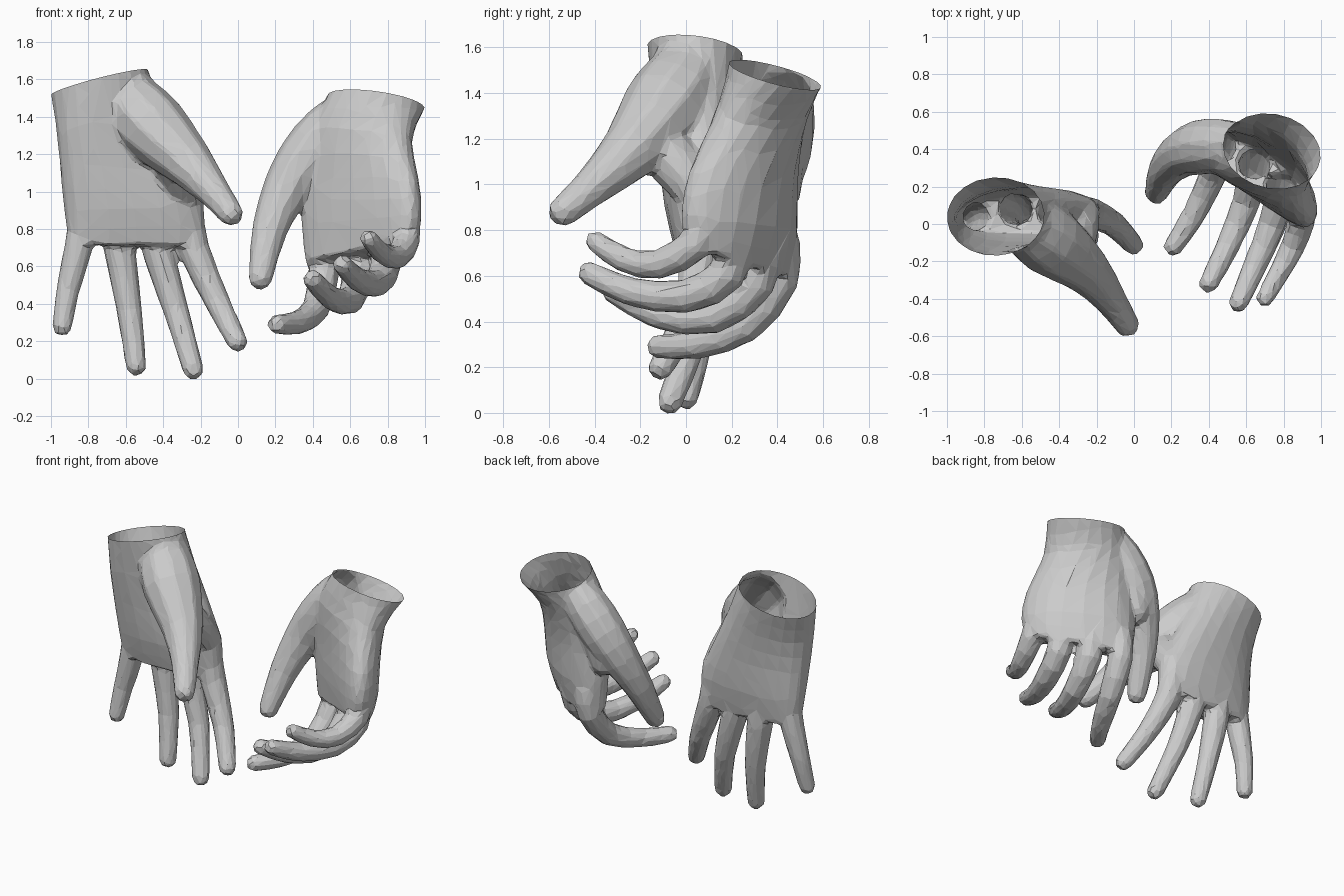
import bpy, bmesh, math
from mathutils import Vector as V

if "Cube" in bpy.data.objects:
    bpy.data.objects.remove(bpy.data.objects["Cube"])


def spline(vals, steps=2):
    # Catmull-Rom through a list of vectors
    out = []
    for i in range(len(vals) - 1):
        b, c = vals[i], vals[i + 1]
        a = vals[i - 1] if i else b * 2 - c
        d = vals[i + 2] if i + 2 < len(vals) else c * 2 - b
        for s in range(steps):
            t = s / steps
            out.append(0.5 * (2 * b + (c - a) * t + (2 * a - 5 * b + 4 * c - d) * t * t
                              + (3 * b - a - 3 * c + d) * t ** 3))
    return out + [vals[-1]]


def loft(name, rings):
    # closed solid through equal-length rings of points
    bm = bmesh.new()
    rows = [[bm.verts.new(p) for p in r] for r in rings]
    n = len(rows[0])
    for r, q in zip(rows, rows[1:]):
        for i in range(n):
            bm.faces.new((r[i], r[(i + 1) % n], q[(i + 1) % n], q[i]))
    bm.faces.new(rows[0])
    bm.faces.new(rows[-1])
    bmesh.ops.recalc_face_normals(bm, faces=bm.faces)
    me = bpy.data.meshes.new(name)
    bm.to_mesh(me)
    bm.free()
    ob = bpy.data.objects.new(name, me)
    bpy.context.collection.objects.link(ob)
    return ob


def palm(name, sections, arch, lift, n=20):
    # each section: little-finger edge, index edge, half-thickness vector
    cols = [spline([V(s[k]) for s in sections]) for k in range(3)]
    rings = []
    last = len(cols[0]) - 1
    for j, (a, b, t) in enumerate(zip(*cols)):
        m, h = (a + b) / 2, (b - a) / 2
        k = 1 - 0.2 * j / last
        ring = []
        for i in range(n):
            u = 2 * math.pi * i / n
            c, s = math.cos(u), math.sin(u)
            ring.append(m + h * math.copysign(abs(c) ** k, c)
                        + t * (math.copysign(abs(s) ** k, s) + arch * min(1, 2 * j / last) * (s * s - 0.4)))
        rings.append(ring)
    return loft(name, [[p + lift for p in rings[0]]] + rings)


def finger(name, path, radii, n=10):
    pts = spline([V(p) for p in path])
    rad = [v.x for v in spline([V((r, 0, 0)) for r in radii])]
    end = (pts[-1] - pts[-2]).normalized()
    r = rad[-1]
    pts += [pts[-1] + end * r * 0.5, pts[-1] + end * r * 0.9]
    rad += [r * 0.88, r * 0.5]
    side, rings = V((1, 0.13, 0.07)), []
    for i, p in enumerate(pts):
        d = (pts[min(i + 1, len(pts) - 1)] - pts[max(i - 1, 0)]).normalized()
        side = (side - d * side.dot(d)).normalized()
        up = d.cross(side)
        rings.append([p + rad[i] * (side * math.cos(u) + up * math.sin(u))
                      for u in [2 * math.pi * (k + 0.5) / n for k in range(n)]])
    return loft(name, rings)


def hand(name, sections, digits, arch):
    a, b, t = [V(c) for c in sections[0]]
    up = (b - a).cross(t).normalized()
    up = up if up.z > 0 else -up
    body = palm(name, sections, arch, up * 0.15)
    parts = [finger("digit", p, r) for p, r in digits]
    bpy.ops.object.select_all(action="DESELECT")
    for o in parts + [body]:
        o.select_set(True)
    bpy.context.view_layer.objects.active = body
    bpy.ops.object.join()
    # fuse into one skin, soften the joins, reduce to flat facets
    m = body.modifiers.new("fuse", "REMESH")
    m.mode, m.voxel_size = "VOXEL", 0.016
    m = body.modifiers.new("soften", "SMOOTH")
    m.factor, m.iterations = 0.5, 8
    m = body.modifiers.new("facet", "DECIMATE")
    m.ratio = 0.05
    for k in ("fuse", "soften", "facet"):
        bpy.ops.object.modifier_apply(modifier=k)
    # open wrist
    bm = bmesh.new()
    bm.from_mesh(body.data)
    bmesh.ops.bisect_plane(bm, geom=bm.verts[:] + bm.edges[:] + bm.faces[:],
                           plane_co=(a + b) / 2, plane_no=up, clear_outer=True)
    for f in bm.faces:
        f.smooth = False
    bm.to_mesh(body.data)
    bm.free()


FR = (0.085, 0.086, 0.07, 0.058)
CR = (0.08, 0.086, 0.077, 0.065, 0.055)

# relaxed open hand
hand("open_hand", [
    ((-1.0, 0.02, 1.52), (-0.48, 0.06, 1.65), (-0.02, 0.21, -0.03)),
    ((-0.97, 0.0, 1.32), (-0.40, 0.07, 1.42), (0, 0.18, -0.02)),
    ((-0.95, 0.01, 1.1), (-0.27, 0.07, 1.14), (0, 0.155, 0)),
    ((-0.93, 0.03, 0.9), (-0.18, 0.06, 0.92), (0, 0.14, 0)),
    ((-0.91, 0.04, 0.72), (-0.18, 0.06, 0.71), (0, 0.1, 0))],
    [
    ([(-0.27, 0.06, 0.87), (-0.235, 0.06, 0.69), (-0.11, 0.0, 0.41), (-0.005, -0.11, 0.2)], FR),
    ([(-0.47, 0.07, 0.87), (-0.425, 0.07, 0.67), (-0.33, 0.04, 0.36), (-0.24, -0.07, 0.05)], FR),
    ([(-0.66, 0.07, 0.87), (-0.63, 0.08, 0.67), (-0.58, 0.06, 0.36), (-0.545, 0.0, 0.07)], FR),
    ([(-0.83, 0.04, 0.87), (-0.855, 0.04, 0.69), (-0.91, 0.03, 0.47), (-0.94, 0.0, 0.28)],
     (0.075, 0.078, 0.064, 0.055)),
    # thumb and its web
    ([(-0.64, 0.04, 1.62), (-0.57, 0.0, 1.48), (-0.45, -0.09, 1.34), (-0.26, -0.24, 1.15),
      (-0.13, -0.40, 1.0), (-0.04, -0.535, 0.885)], (0.13, 0.17, 0.19, 0.135, 0.09, 0.07)),
    ([(-0.38, -0.16, 1.22), (-0.32, -0.07, 1.12), (-0.28, 0.05, 0.97)], (0.1, 0.12, 0.1))], 0.0)

# curled hand
hand("curled_hand", [
    ((1.0, 0.35, 1.45), (0.48, 0.43, 1.51), (0.02, 0.2, -0.06)),
    ((0.93, 0.21, 1.28), (0.40, 0.42, 1.33), (0.05, 0.17, -0.03)),
    ((0.97, 0.07, 1.05), (0.36, 0.44, 1.06), (0.07, 0.13, -0.02)),
    ((0.98, 0.03, 0.86), (0.36, 0.45, 0.82), (0.07, 0.12, -0.02)),
    ((0.94, 0.04, 0.72), (0.38, 0.43, 0.6), (0.06, 0.09, -0.03))],
    [
    ([(0.47, 0.42, 0.76), (0.46, 0.41, 0.58), (0.42, 0.26, 0.38), (0.32, 0.05, 0.30), (0.21, -0.12, 0.29)], CR),
    ([(0.65, 0.34, 0.76), (0.64, 0.31, 0.57), (0.60, 0.12, 0.42), (0.50, -0.12, 0.43), (0.40, -0.315, 0.53)], CR),
    ([(0.79, 0.23, 0.8), (0.79, 0.18, 0.61), (0.74, 0.0, 0.51), (0.64, -0.24, 0.53), (0.56, -0.42, 0.61)], CR),
    ([(0.90, 0.09, 0.87), (0.90, 0.04, 0.74), (0.85, -0.12, 0.65), (0.77, -0.27, 0.67), (0.70, -0.395, 0.75)],
     (0.07, 0.077, 0.067, 0.058, 0.05)),
    # thumb and its web
    ([(0.6, 0.42, 1.45), (0.48, 0.42, 1.33), (0.355, 0.41, 1.17), (0.25, 0.37, 1.0), (0.165, 0.28, 0.78),
      (0.12, 0.17, 0.54)], (0.11, 0.145, 0.15, 0.125, 0.095, 0.066)),
    ([(0.46, 0.38, 1.25), (0.38, 0.4, 1.1), (0.34, 0.41, 0.98)], (0.12, 0.12, 0.1))], 0.45)
